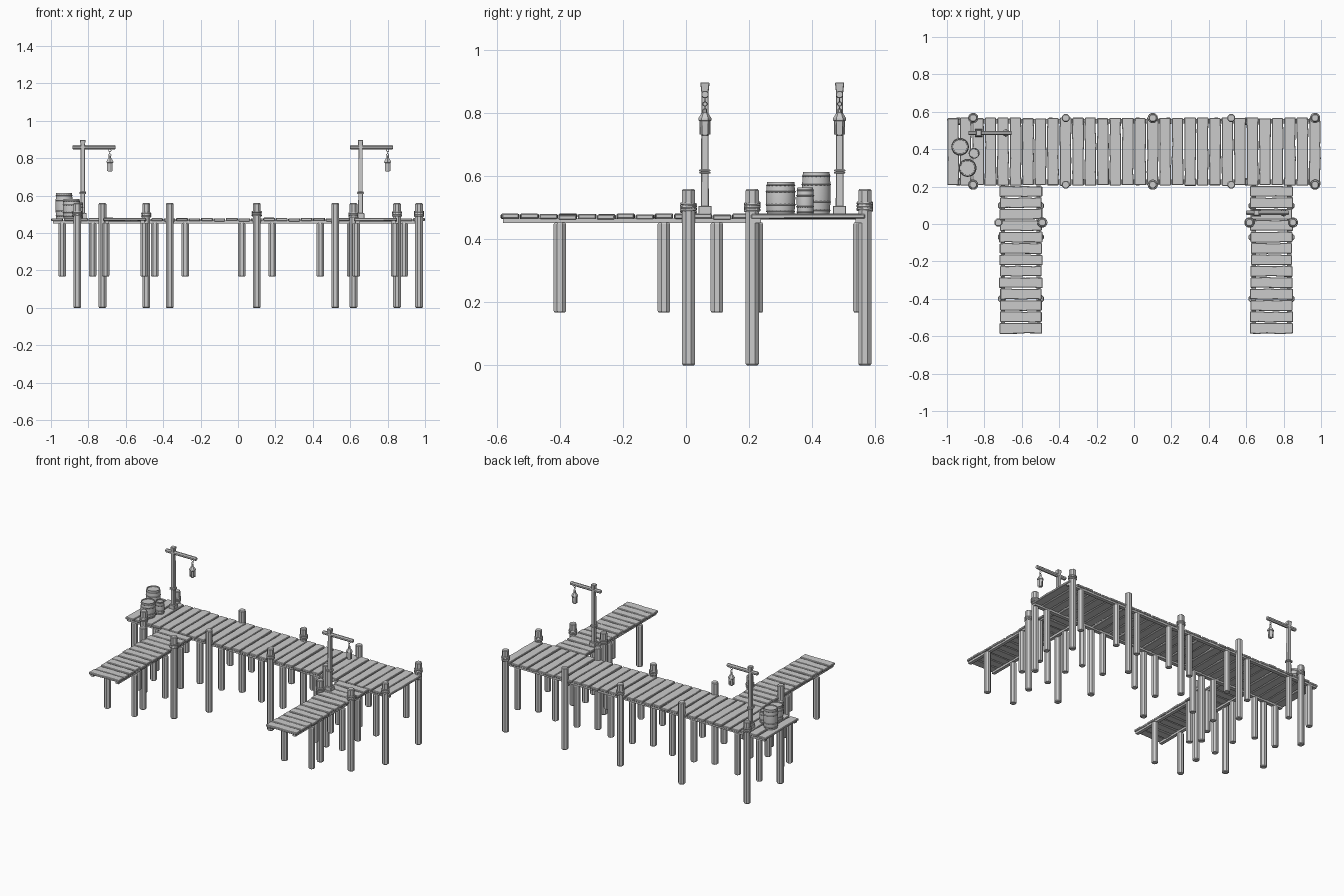
import bpy, bmesh, math, random
from mathutils import Matrix, Vector

if "Cube" in bpy.data.objects:
    bpy.data.objects.remove(bpy.data.objects["Cube"])

random.seed(4)


def finish(bm, name, smooth=None, bevel=0):
    bmesh.ops.recalc_face_normals(bm, faces=bm.faces)
    me = bpy.data.meshes.new(name)
    bm.to_mesh(me)
    bm.free()
    ob = bpy.data.objects.new(name, me)
    bpy.context.collection.objects.link(ob)
    if bevel:
        m = ob.modifiers.new("edge_wear", 'BEVEL')
        m.width, m.segments, m.limit_method = bevel, 1, 'ANGLE'
    if smooth:
        bpy.ops.object.select_all(action='DESELECT')
        bpy.context.view_layer.objects.active = ob
        ob.select_set(True)
        bpy.ops.object.shade_smooth_by_angle(angle=math.radians(smooth))
    return ob


def add_box(bm, center, size):
    mat = Matrix.Translation(center) @ Matrix.Diagonal((*size, 1))
    bmesh.ops.create_cube(bm, size=1, matrix=mat)


def add_lathe(bm, profile, n, origin=(0, 0, 0)):
    """Closed solid from (radius, z) rings, bottom to top."""
    o, rings = Vector(origin), []
    for r, z in profile:
        ring = []
        for i in range(n):
            a = 2 * math.pi * (i + .5) / n
            ring.append(bm.verts.new(o + Vector((r * math.cos(a), r * math.sin(a), z))))
        rings.append(ring)
    for lo, hi in zip(rings, rings[1:]):
        for i in range(n):
            j = (i + 1) % n
            bm.faces.new((lo[i], lo[j], hi[j], hi[i]))
    bm.faces.new(rings[0])
    bm.faces.new(rings[-1])


def add_torus(bm, center, R, r, n=16, k=6, rot=Matrix.Identity(3)):
    grid = []
    for i in range(n):
        a = 2 * math.pi * i / n
        row = []
        for j in range(k):
            b = 2 * math.pi * j / k
            d = R + r * math.cos(b)
            p = Vector((d * math.cos(a), d * math.sin(a), r * math.sin(b)))
            row.append(bm.verts.new(Vector(center) + rot @ p))
        grid.append(row)
    for i in range(n):
        for j in range(k):
            i2, j2 = (i + 1) % n, (j + 1) % k
            bm.faces.new((grid[i][j], grid[i2][j], grid[i2][j2], grid[i][j2]))


def add_plank(bm, center, length, width, thick, along_x):
    """Board with slightly wavy long edges."""
    c, rings, steps = Vector(center), [], 5
    skew = random.uniform(-.002, .002)
    for s in range(steps + 1):
        t = -.5 + s / steps
        w0 = -width / 2 + random.uniform(-.002, .002)
        w1 = width / 2 + random.uniform(-.002, .002)
        ring = []
        for w, z in ((w0, -thick / 2), (w1, -thick / 2), (w1, thick / 2), (w0, thick / 2)):
            z += skew * t
            v = (t * length, w, z) if along_x else (w, t * length, z)
            ring.append(bm.verts.new(c + Vector(v)))
        rings.append(ring)
    for a, b in zip(rings, rings[1:]):
        for i in range(4):
            bm.faces.new((a[i], a[(i + 1) % 4], b[(i + 1) % 4], b[i]))
    bm.faces.new(rings[0])
    bm.faces.new(rings[-1])


# Main deck boards
WALKS = (-.605, .735)
bm = bmesh.new()
N = 30
for i in range(N):
    x = -1 + (i + .5) * 2 / N
    add_plank(bm, (x, .387, .472 + random.uniform(-.002, .002)),
              .36 + random.uniform(-.004, .006), 2 / N - .006, .015, False)
finish(bm, "main_deck_planks", bevel=.003)

# Two walkways
bm = bmesh.new()
N = 13
for cx in WALKS:
    for i in range(N):
        y = -.588 + (i + .5) * .793 / N
        add_plank(bm, (cx, y, .472 + random.uniform(-.002, .002)),
                  .224 + random.uniform(-.006, .008), .793 / N - .005, .015, True)
finish(bm, "walkway_planks", bevel=.003)

# Support beams below the boards
bm = bmesh.new()
for y in (.225, .55):
    add_box(bm, (0, y, .459), (1.98, .025, .014))
for cx in WALKS:
    for s in (-1, 1):
        add_box(bm, (cx + s * .095, -.185, .459), (.022, .79, .014))
finish(bm, "support_beams")

# Tall mooring posts, some wrapped in rope
MAIN_X = (-.86, -.365, .1, .52, .968)
tall = [(x, y, x not in (-.365, .52)) for x in MAIN_X for y in (.21, .567)]
tall += [(-.725, .008, False), (-.49, .008, True), (.617, .008, True), (.85, .008, True)]
posts, ropes = bmesh.new(), bmesh.new()
for x, y, roped in tall:
    add_lathe(posts, ((.018, 0), (.0225, .005), (.0225, .555), (.018, .56)), 8, (x, y, 0))
    if roped:
        z0 = .487 + random.uniform(0, .01)
        for k in range(3):
            tilt = Matrix.Rotation(random.uniform(-.1, .1), 3, 'X')
            add_torus(ropes, (x, y, z0 + k * .0095), .0225, .005, 14, 6, tilt)
finish(posts, "tall_posts")
finish(ropes, "rope_wraps", 50)

# Short piles under the decks
piles = [(x + d, y) for x in MAIN_X for d in (-.08, .083) for y in (.225, .55) if x + d < 1]
piles += [(cx + s * .103, y) for cx in WALKS for s in (-1, 1) for y in (-.4, -.07, .098)]
bm = bmesh.new()
for x, y in piles:
    add_lathe(bm, ((.018, .168), (.0215, .173), (.0215, .448), (.018, .453)), 8, (x, y, 0))
finish(bm, "short_piles")

# Lamp posts with arm, chain and lantern
for side, (x, y) in (("left", (-.83, .487)), ("right", (.655, .06))):
    bm = bmesh.new()
    add_box(bm, (x, y, .492), (.042, .042, .028))
    add_lathe(bm, ((.0175, .48), (.016, .83), (.016, .865), (.021, .897)), 4, (x, y, 0))
    for z in (.611, .618):
        add_box(bm, (x, y, z), (.036, .036, .006))
    finish(bm, side + "_lamp_post", bevel=.002)

    bm = bmesh.new()
    add_lathe(bm, ((.010, -.055), (.0125, -.051), (.0125, .17), (.010, .175)), 8)
    bm.transform(Matrix.Translation((x, y, .859)) @ Matrix.Rotation(math.pi / 2, 4, 'Y'))
    finish(bm, side + "_lamp_arm")

    lx = x + .145
    bm = bmesh.new()
    for k, z in enumerate((.842, .829, .817)):
        turn = Matrix.Rotation(k * math.pi / 2, 3, 'Z') @ Matrix.Rotation(math.pi / 2, 3, 'X')
        add_torus(bm, (lx, y, z), .0065, .0018, 10, 5, turn)
    finish(bm, side + "_lamp_chain", 50)

    bm = bmesh.new()
    add_lathe(bm, ((.011, .728), (.014, .733), (.017, .775), (.021, .777), (.021, .783),
                   (.012, .798), (.007, .802), (.007, .812), (.004, .815)), 6, (lx, y, 0))
    for i in range(6):
        a = 2 * math.pi * (i + .5) / 6
        add_box(bm, (lx + .0155 * math.cos(a), y + .0155 * math.sin(a), .754), (.003, .003, .045))
    finish(bm, side + "_lantern")

# Barrels with hoops
for name, x, y, r, h in (("large_barrel", -.93, .413, .047, .136),
                         ("medium_barrel", -.89, .3, .048, .104),
                         ("small_barrel", -.855, .378, .028, .086)):
    prof = []
    for k in range(9):
        t = k / 8
        prof.append((r * (.91 + .07 * math.sin(math.pi * t)), .478 + h * t))
    top = prof[-1][1]
    prof += [(r * .82, top), (r * .8, top - .006)]
    bm = bmesh.new()
    add_lathe(bm, prof, 20, (x, y, 0))
    for t in (.1, .3, .7, .9):
        add_torus(bm, (x, y, .478 + h * t), r * (.905 + .07 * math.sin(math.pi * t)), .0022, 20, 4)
    finish(bm, name, 35)
